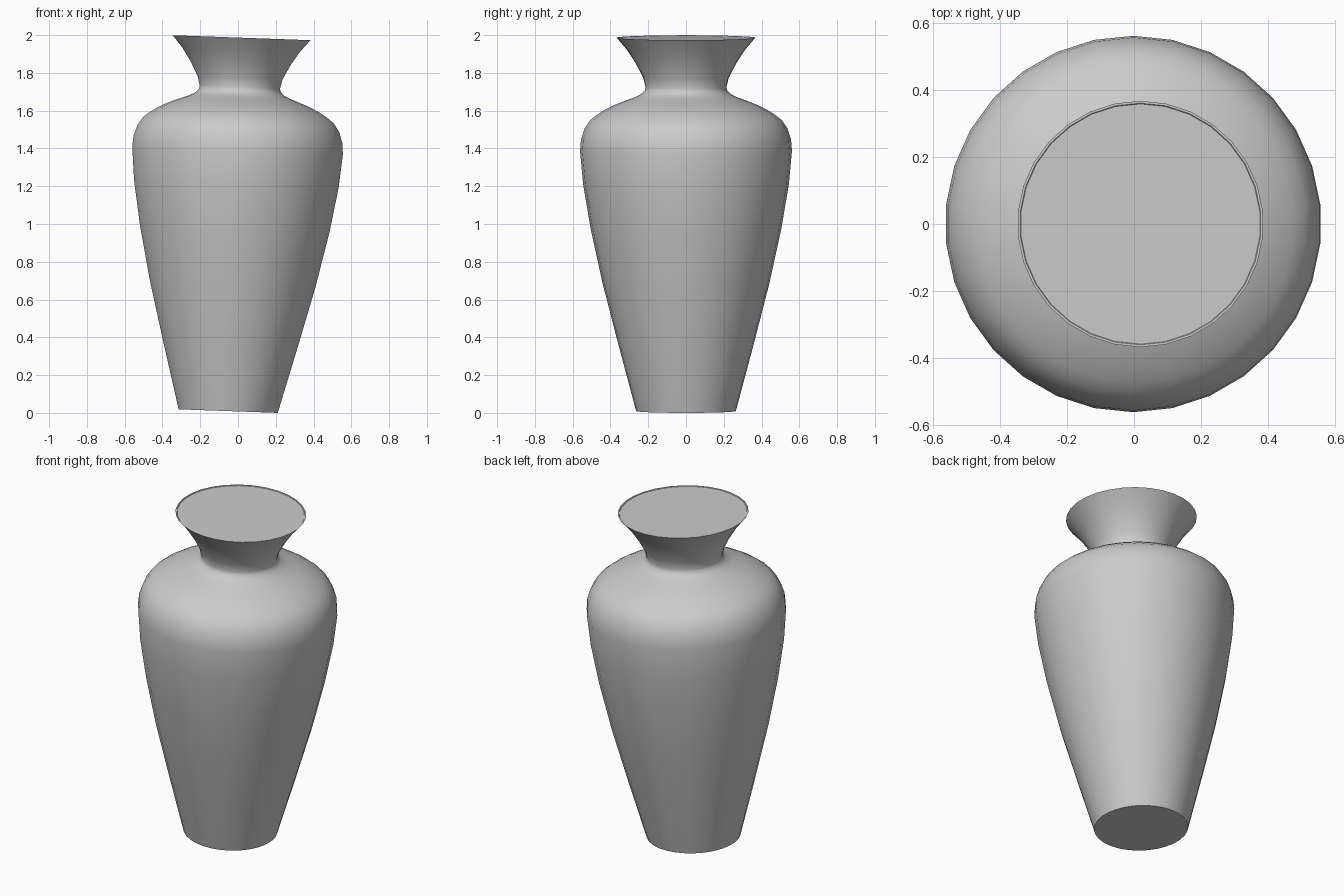
import bpy, bmesh, math
from mathutils import Matrix

cube = bpy.data.objects.get("Cube")
if cube:
    bpy.data.objects.remove(cube, do_unlink=True)

SIDES = 30

clay = bpy.data.materials.new("grey clay")
clay.use_nodes = True
GREY = (0.6, 0.6, 0.6, 1)
clay.diffuse_color = GREY
clay.node_tree.nodes["Principled BSDF"].inputs["Base Color"].default_value = GREY

# Radius and height pairs from the foot to the mouth
foot = [(0.264, 0)]
body = [(0.361, 0.364), (0.441, 0.674), (0.505, 0.967), (0.545, 1.204), (0.561, 1.38)]
shoulder = [(0.556, 1.44), (0.537, 1.497), (0.509, 1.54), (0.474, 1.568),
            (0.43, 1.596), (0.378, 1.622), (0.32, 1.645), (0.27, 1.663)]
neck = [(0.236, 1.68), (0.218, 1.698), (0.214, 1.716), (0.226, 1.765),
        (0.267, 1.844), (0.312, 1.913), (0.367, 1.978)]
mouth = [(0.36, 1.978), (0.358, 1.975)]


def lathe(name, profile):
    """Turn a profile around the z axis and close both ends with flat faces."""
    bm = bmesh.new()
    rings = []
    for radius, height in profile:
        ring = []
        for i in range(SIDES):
            a = math.pi / 2 + math.tau * i / SIDES
            ring.append(bm.verts.new((radius * math.cos(a), radius * math.sin(a), height)))
        rings.append(ring)
    for low, high in zip(rings, rings[1:]):
        for i in range(SIDES):
            j = (i + 1) % SIDES
            bm.faces.new((low[i], low[j], high[j], high[i]))
    bm.faces.new(rings[0][::-1])
    bm.faces.new(rings[-1])
    bmesh.ops.recalc_face_normals(bm, faces=bm.faces)
    mesh = bpy.data.meshes.new(name)
    bm.to_mesh(mesh)
    bm.free()
    obj = bpy.data.objects.new(name, mesh)
    bpy.context.collection.objects.link(obj)
    mesh.materials.append(clay)
    return obj


vase = lathe("vase", foot + body + shoulder + neck + mouth)

# The vase leans slightly to its left
lean = Matrix.Translation((-0.052, 0, 0.0095)) @ Matrix.Rotation(0.036, 4, "Y")
vase.data.transform(lean)

bpy.ops.object.select_all(action="DESELECT")
vase.select_set(True)
bpy.context.view_layer.objects.active = vase
bpy.ops.object.shade_smooth_by_angle(angle=math.radians(40))
